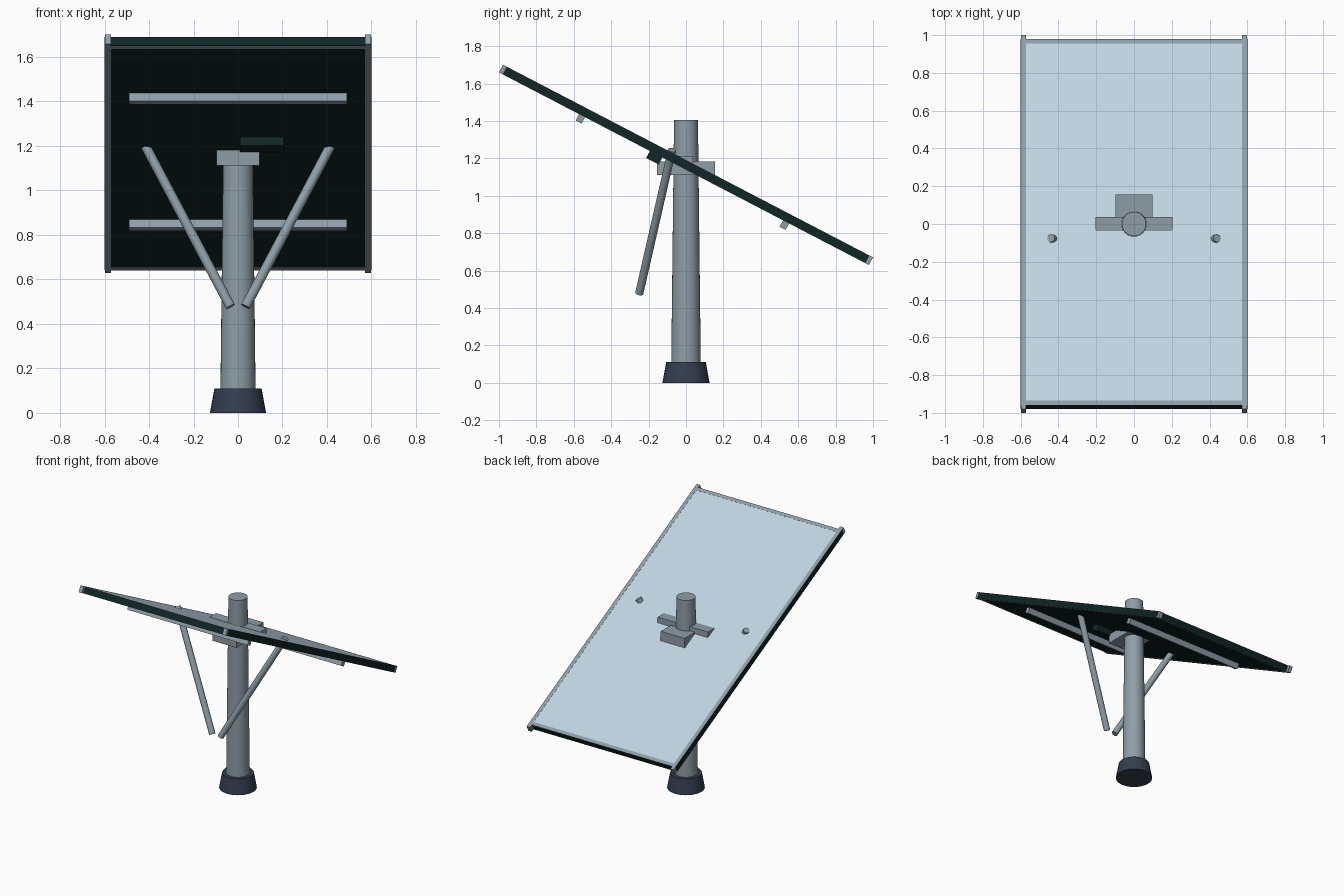
import bpy
import math
from mathutils import Matrix, Vector

if "Cube" in bpy.data.objects:
    bpy.data.objects.remove(bpy.data.objects["Cube"], do_unlink=True)


def make_material(name, rgb):
    mat = bpy.data.materials.new(name)
    mat.use_nodes = True
    mat.diffuse_color = (*rgb, 1)
    bsdf = next(n for n in mat.node_tree.nodes if n.type == 'BSDF_PRINCIPLED')
    bsdf.inputs["Base Color"].default_value = (*rgb, 1)
    return mat


metal = make_material("grey metal", (0.27, 0.34, 0.39))
glass = make_material("pale blue glass", (0.52, 0.65, 0.75))
dark = make_material("dark green backing", (0.005, 0.019, 0.019))
slate = make_material("dark slate", (0.034, 0.047, 0.078))

# Panel space: local y runs down the slope, local z is the panel normal
TILT = Matrix.Translation((0, 0, 1.165)) @ Matrix.Rotation(math.radians(-27.5), 4, 'X')


def box(name, center, size, mat, space=Matrix.Identity(4)):
    bpy.ops.mesh.primitive_cube_add(size=1)
    obj = bpy.context.object
    obj.name = name
    obj.data.transform(Matrix.Diagonal((*size, 1)))
    obj.matrix_world = space @ Matrix.Translation(center)
    obj.data.materials.append(mat)
    return obj


def rod(name, start, end, r1, r2, mat, sides=32):
    start, end = Vector(start), Vector(end)
    axis = end - start
    bpy.ops.mesh.primitive_cone_add(vertices=sides, radius1=r1, radius2=r2, depth=axis.length)
    obj = bpy.context.object
    obj.name = name
    obj.matrix_world = (Matrix.Translation((start + end) / 2)
                        @ axis.to_track_quat('Z', 'Y').to_matrix().to_4x4())
    obj.data.materials.append(mat)
    bpy.ops.object.shade_smooth_by_angle(angle=math.radians(35))
    return obj


# Foot and tapered post
rod("foot", (0, 0, 0), (0, 0, 0.11), 0.126, 0.106, slate)
rod("post", (0, 0, 0.1), (0, 0, 1.405), 0.079, 0.064, metal)

# Mounting head
box("mount_block", (0, 0, 1.147), (0.195, 0.31, 0.07), metal)
box("mount_bar", (0, 0, 1.19), (0.41, 0.075, 0.046), metal)

# Panel body and glass face
box("panel_body", (0, 0, 0), (1.2, 2.186, 0.043), dark, TILT)
box("glass_face", (0, 0, 0.0212), (1.15, 2.15, 0.003), glass, TILT)

# Frame rails on the four edges
for side, label in ((1, "left"), (-1, "right")):
    box(f"{label}_frame_rail", (side * 0.585, 0, 0), (0.027, 2.23, 0.047), metal, TILT)
for end, label in ((-1, "upper"), (1, "lower")):
    box(f"{label}_frame_rail", (0, end * 1.079, 0), (1.145, 0.026, 0.047), metal, TILT)
    # Cross rails below the panel
    box(f"{label}_cross_rail", (0, end * 0.615, -0.042), (0.98, 0.036, 0.04), metal, TILT)

# Junction box under the panel
box("junction_box", (0.107, -0.168, -0.043), (0.195, 0.075, 0.045), dark, TILT)

# Diagonal struts
for side, label in ((1, "left"), (-1, "right")):
    rod(f"{label}_strut", (side * 0.034, -0.25, 0.478), (side * 0.44, -0.075, 1.245),
        0.022, 0.022, metal, 16)
